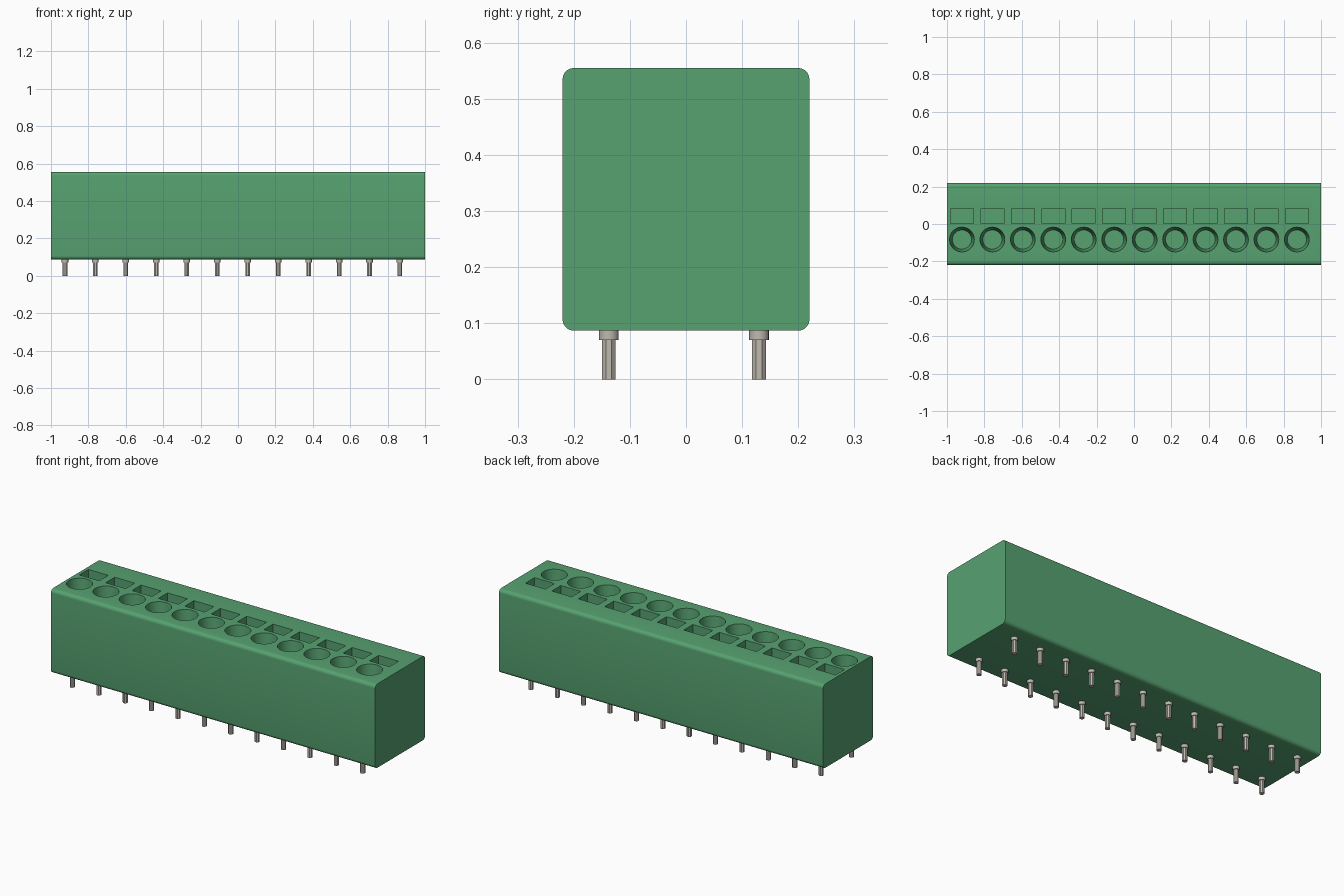
import bpy, bmesh, math
from mathutils import Matrix, Vector

cube = bpy.data.objects.get("Cube")
if cube:
    bpy.data.objects.remove(cube, do_unlink=True)

COUNT, PITCH = 12, 0.1628
BOTTOM, TOP = 0.087, 0.555


def material(name, rgb):
    m = bpy.data.materials.new(name)
    m.use_nodes = True
    m.diffuse_color = (*rgb, 1)
    m.node_tree.nodes["Principled BSDF"].inputs["Base Color"].default_value = (*rgb, 1)
    return m


green = material("green plastic", (0.095, 0.36, 0.165))
metal = material("tinned metal", (0.52, 0.49, 0.43))


def finish(name, bm, mat):
    bmesh.ops.recalc_face_normals(bm, faces=bm.faces)
    mesh = bpy.data.meshes.new(name)
    bm.to_mesh(mesh)
    bm.free()
    mesh.materials.append(mat)
    obj = bpy.data.objects.new(name, mesh)
    bpy.context.collection.objects.link(obj)
    return obj


def add_cone(bm, x, y, z0, z1, r0, r1, sides, turn=0):
    place = Matrix.Translation((x, y, (z0 + z1) / 2)) @ Matrix.Rotation(turn, 4, "Z")
    bmesh.ops.create_cone(bm, cap_ends=True, segments=sides, radius1=r0,
                          radius2=r1, depth=z1 - z0, matrix=place)


def add_box(bm, centre, size):
    bmesh.ops.create_cube(bm, size=1, matrix=Matrix.Translation(centre)
                          @ Matrix.Diagonal((*size, 1)))


def smooth(obj, angle):
    bpy.ops.object.select_all(action="DESELECT")
    obj.select_set(True)
    bpy.context.view_layer.objects.active = obj
    bpy.ops.object.shade_smooth_by_angle(angle=math.radians(angle))


# Housing: a block with its long edges rounded
bm = bmesh.new()
add_box(bm, (0, 0, (BOTTOM + TOP) / 2), (2, 0.44, TOP - BOTTOM))
long_edges = [e for e in bm.edges
              if abs((e.verts[0].co - e.verts[1].co).x) > 1]
bmesh.ops.bevel(bm, geom=long_edges, offset=0.02, segments=6,
                profile=0.5, affect="EDGES")
housing = finish("housing", bm, green)

# Cutters: tapered wire entries and rectangular release slots
wires, slots = bmesh.new(), bmesh.new()
for i in range(COUNT):
    x = -0.92 + i * PITCH
    add_cone(wires, x, -0.083, TOP - 0.2, TOP + 0.02, 0.051, 0.0677, 40)
    add_box(slots, (x, 0.043, TOP - 0.04), (0.123, 0.08, 0.12))

for name, cutter_bm in (("wire_entry_cutter", wires), ("release_slot_cutter", slots)):
    cutter = finish(name, cutter_bm, green)
    cutter.hide_render = True
    cut = housing.modifiers.new(name, "BOOLEAN")
    cut.operation, cut.solver, cut.object = "DIFFERENCE", "EXACT", cutter
    bpy.context.view_layer.objects.active = housing
    bpy.ops.object.modifier_apply(modifier=cut.name)
    bpy.data.objects.remove(cutter, do_unlink=True)
smooth(housing, 30)

# Solder pins: an eight-sided leg under a round collar, in two rows
for row, y in (("front", -0.1375), ("back", 0.13)):
    legs, collars = bmesh.new(), bmesh.new()
    for i in range(COUNT):
        x = -0.925 + i * PITCH
        add_cone(legs, x, y, 0, BOTTOM, 0.0132, 0.0132, 8, math.pi / 8)
        add_cone(collars, x, y, 0.07, BOTTOM + 0.003, 0.0175, 0.0175, 24)
    finish(row + "_pin_legs", legs, metal)
    smooth(finish(row + "_pin_collars", collars, metal), 30)
